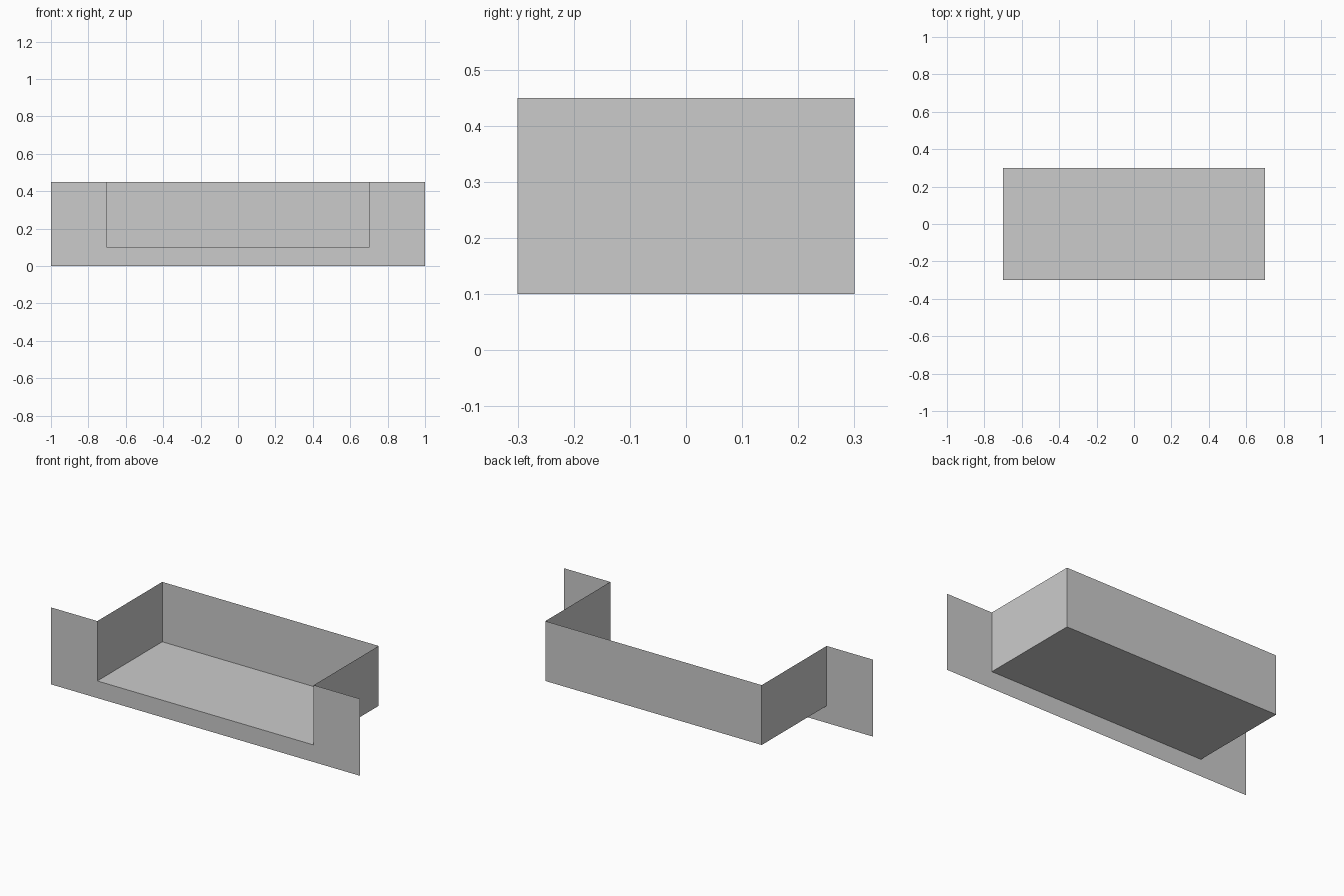
import bpy, bmesh

if "Cube" in bpy.data.objects:
    bpy.data.objects.remove(bpy.data.objects["Cube"])

HALF_W, OPEN_W = 1.0, 0.7      # half widths of the panel and of its opening
FRONT, BACK = -0.3, 0.3
FLOOR, TOP = 0.1, 0.45


def finish(name, bm):
    mesh = bpy.data.meshes.new(name)
    bm.to_mesh(mesh)
    bm.free()
    obj = bpy.data.objects.new(name, mesh)
    bpy.context.collection.objects.link(obj)
    return obj


# Front panel: thin U-shaped sheet around the opening, facing -y
half = [(HALF_W, 0), (HALF_W, TOP), (OPEN_W, TOP), (OPEN_W, FLOOR)]
outline = half + [(-x, z) for x, z in reversed(half)]
bm = bmesh.new()
bm.faces.new([bm.verts.new((x, FRONT, z)) for x, z in outline])
bm.normal_update()
if next(iter(bm.faces)).normal.y > 0:
    bmesh.ops.reverse_faces(bm, faces=bm.faces[:])
finish("front_panel", bm)

# Recess: box open at the top and front, faces turned inward
bm = bmesh.new()
bmesh.ops.create_cube(bm, size=1)
bmesh.ops.scale(bm, vec=(2 * OPEN_W, BACK - FRONT, TOP - FLOOR), verts=bm.verts)
bmesh.ops.translate(bm, vec=(0, 0, (TOP + FLOOR) / 2), verts=bm.verts)
bm.normal_update()
openings = [f for f in bm.faces if f.normal.z > 0.5 or f.normal.y < -0.5]
bmesh.ops.delete(bm, geom=openings, context='FACES')
bmesh.ops.reverse_faces(bm, faces=bm.faces[:])
finish("recess_tray", bm)
